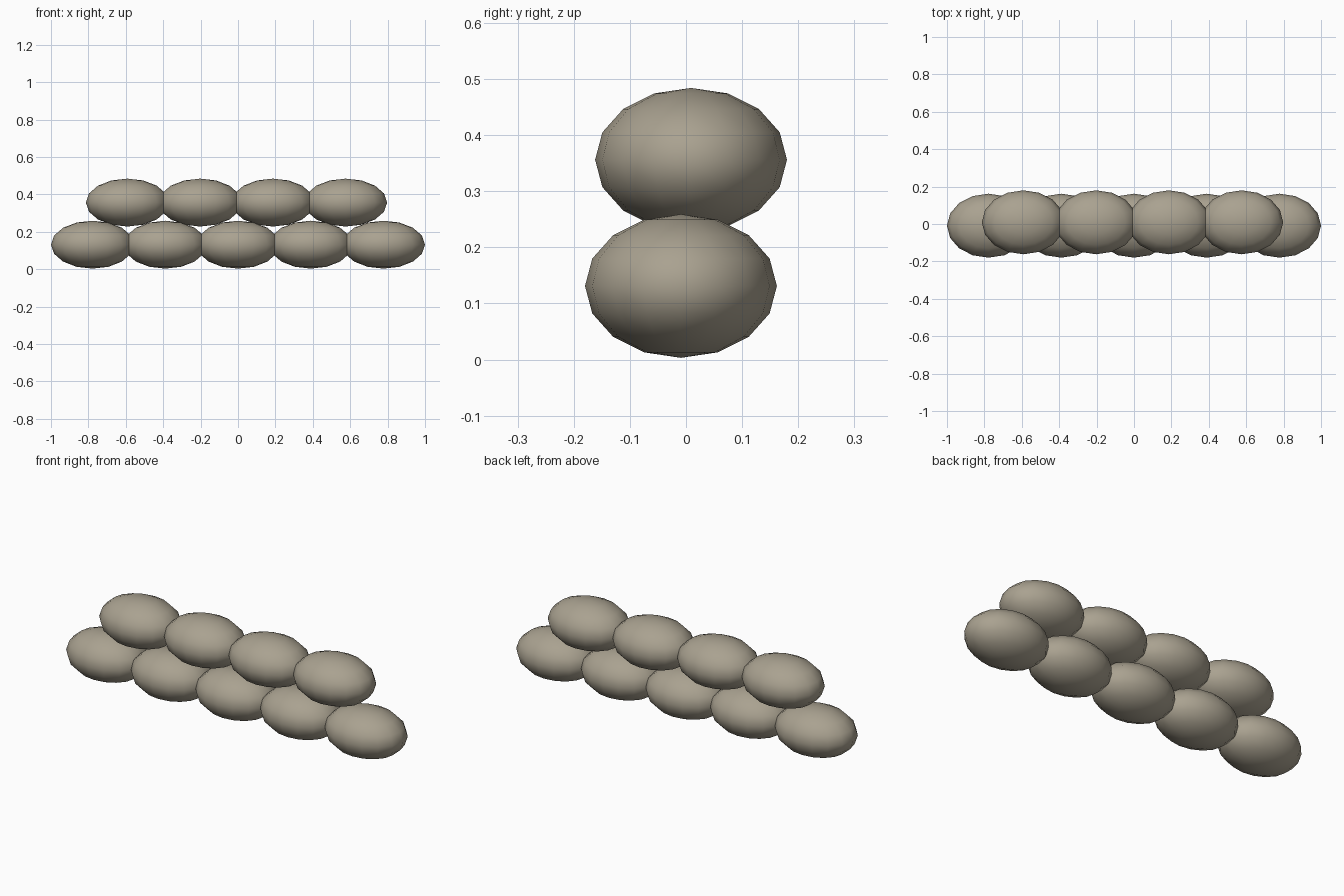
import bpy

if "Cube" in bpy.data.objects:
    bpy.data.objects.remove(bpy.data.objects["Cube"])

PITCH = 0.389              # spacing between neighbouring bags
HALF = (0.222, 0.171, 0.128)  # half length, depth and height of a bag

canvas = bpy.data.materials.new("canvas")
canvas.diffuse_color = (0.40, 0.36, 0.28, 1)
canvas.use_nodes = True
canvas.node_tree.nodes["Principled BSDF"].inputs["Base Color"].default_value = canvas.diffuse_color


def sandbag(name, x, y, z):
    bpy.ops.mesh.primitive_uv_sphere_add(segments=16, ring_count=8, radius=1,
                                         location=(x, y, z))
    bag = bpy.context.object
    bag.name = name
    bag.scale = HALF
    bpy.ops.object.transform_apply(location=False, rotation=False, scale=True)
    bpy.ops.object.shade_smooth()
    bag.data.materials.append(canvas)


def row(name, count, x, y, z):
    for i in range(count):
        sandbag(f"{name}_sandbag_{i + 1}", x + (i - (count - 1) / 2) * PITCH, y, z)


# Bottom course of five, and four staggered on top and slightly further back
row("lower", 5, 0, -0.009, 0.131)
row("upper", 4, -0.008, 0.009, 0.356)
